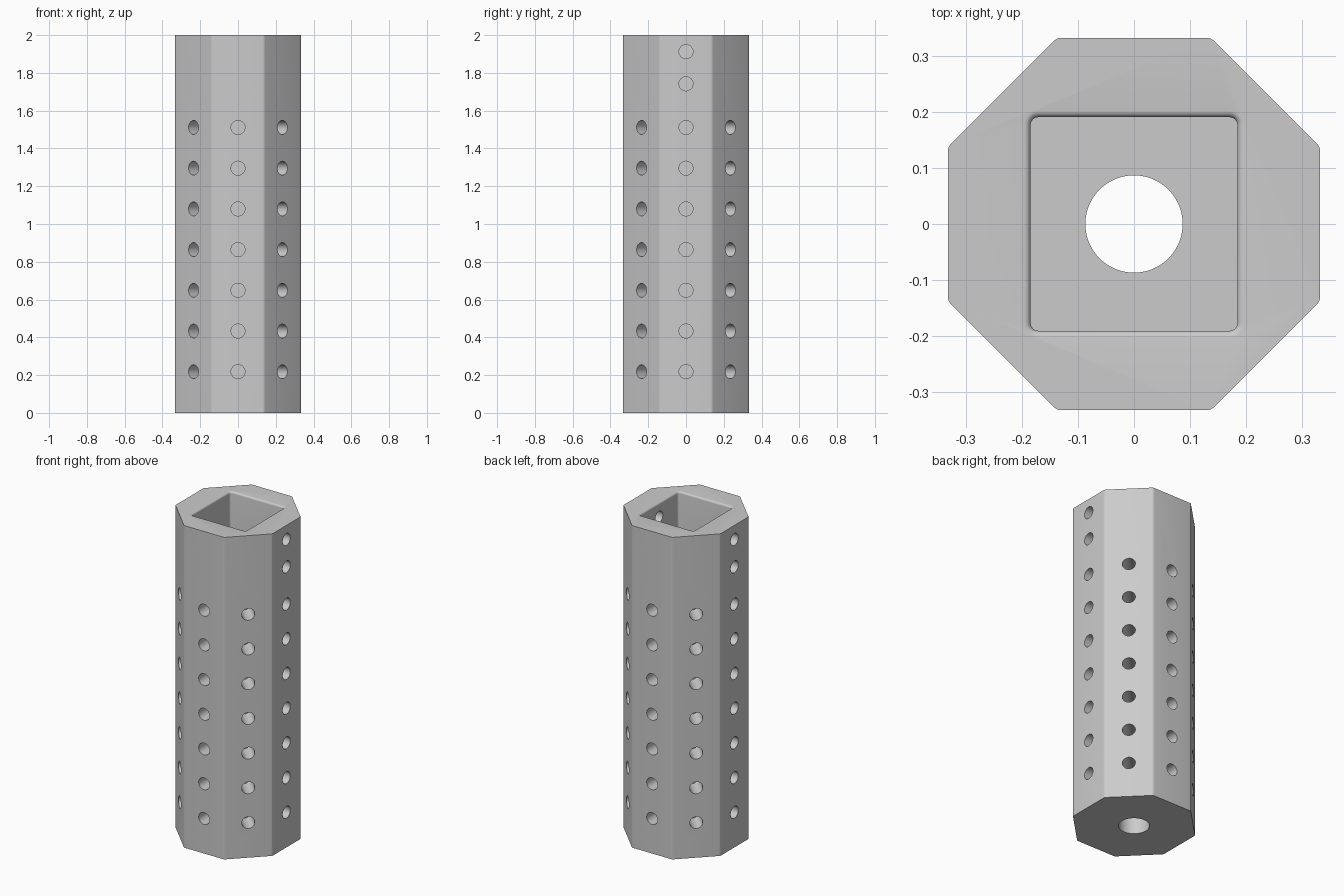
import bpy, bmesh
from math import cos, sin, pi, radians
from mathutils import Matrix, Vector

default = bpy.data.objects.get("Cube")
if default:
    bpy.data.objects.remove(default, do_unlink=True)

APOTHEM, HEIGHT = 0.333, 2.0

grey = bpy.data.materials.new("plain grey")
grey.diffuse_color = (0.6, 0.6, 0.6, 1)
grey.use_nodes = True
grey.node_tree.nodes["Principled BSDF"].inputs["Base Color"].default_value = (0.6, 0.6, 0.6, 1)


def make_object(name, bm):
    bmesh.ops.recalc_face_normals(bm, faces=bm.faces)
    mesh = bpy.data.meshes.new(name)
    bm.to_mesh(mesh)
    bm.free()
    mesh.materials.append(grey)
    obj = bpy.data.objects.new(name, mesh)
    bpy.context.collection.objects.link(obj)
    return obj


def loft(bm, rings):
    """Closed solid through matching rings of points."""
    rings = [[bm.verts.new(p) for p in ring] for ring in rings]
    n = len(rings[0])
    for a, b in zip(rings, rings[1:]):
        for i in range(n):
            bm.faces.new((a[i], a[(i + 1) % n], b[(i + 1) % n], b[i]))
    bm.faces.new(rings[0])
    bm.faces.new(rings[-1])


def rounded_rect(hx, hy, r, z, steps=6):
    corners = ((1, 1), (-1, 1), (-1, -1), (1, -1))
    return [Vector((sx * (hx - r) + r * cos(a), sy * (hy - r) + r * sin(a), z))
            for q, (sx, sy) in enumerate(corners)
            for a in [pi / 2 * (q + i / steps) for i in range(steps + 1)]]


def add_cylinder(bm, radius, depth, matrix, sides=40):
    bmesh.ops.create_cone(bm, cap_ends=True, segments=sides, radius1=radius,
                          radius2=radius, depth=depth, matrix=matrix)


# Octagonal column with softened upright edges
bm = bmesh.new()
corner = APOTHEM / cos(pi / 8)
loft(bm, [[(corner * cos(pi / 8 + i * pi / 4), corner * sin(pi / 8 + i * pi / 4), z)
           for i in range(8)] for z in (0, HEIGHT)])
upright = [e for e in bm.edges if abs(e.verts[0].co.z - e.verts[1].co.z) > 1]
bmesh.ops.bevel(bm, geom=upright, offset=0.008, segments=4, profile=0.5, affect='EDGES')
column = make_object("octagonal_column", bm)

# Square socket with a rounded rim
bm = bmesh.new()
rim = 0.012
rings = [rounded_rect(0.185, 0.191, 0.014, 1.6)]
for i in range(6):
    a = pi / 2 * i / 5
    grow = rim * (1 - cos(a))
    rings.append(rounded_rect(0.185 + grow, 0.191 + grow, 0.014 + grow, HEIGHT - rim + rim * sin(a)))
rings.append(rounded_rect(0.185 + rim, 0.191 + rim, 0.014 + rim, HEIGHT + 0.1))
loft(bm, rings)
socket = make_object("socket_cutter", bm)

# Central bore
bm = bmesh.new()
add_cylinder(bm, 0.087, HEIGHT + 0.4, Matrix.Translation((0, 0, 1)), 64)
bore = make_object("bore_cutter", bm)

# Blind side holes on all faces, with two more pairs beside the socket
bm = bmesh.new()
for k in range(8):
    heights = [0.218 + 0.2155 * i for i in range(7)]
    if k in (0, 4):
        heights += [1.742, 1.912]
    for z in heights:
        depth = 0.17 if k == 0 and z > 1.6 else 0.138
        inner, outer = APOTHEM - depth, APOTHEM + 0.05
        place = (Matrix.Rotation(k * pi / 4, 4, 'Z')
                 @ Matrix.Translation(((inner + outer) / 2, 0, z))
                 @ Matrix.Rotation(pi / 2, 4, 'Y'))
        add_cylinder(bm, 0.037, outer - inner, place)
holes = make_object("side_hole_cutter", bm)

# Cut the column
bpy.ops.object.select_all(action='DESELECT')
bpy.context.view_layer.objects.active = column
column.select_set(True)
for cutter in (socket, bore, holes):
    cutter.hide_render = True
    mod = column.modifiers.new(cutter.name, 'BOOLEAN')
    mod.operation = 'DIFFERENCE'
    mod.solver = 'EXACT'
    mod.object = cutter
    bpy.ops.object.modifier_apply(modifier=mod.name)
    bpy.data.objects.remove(cutter, do_unlink=True)

bpy.ops.object.shade_smooth_by_angle(angle=radians(30))
